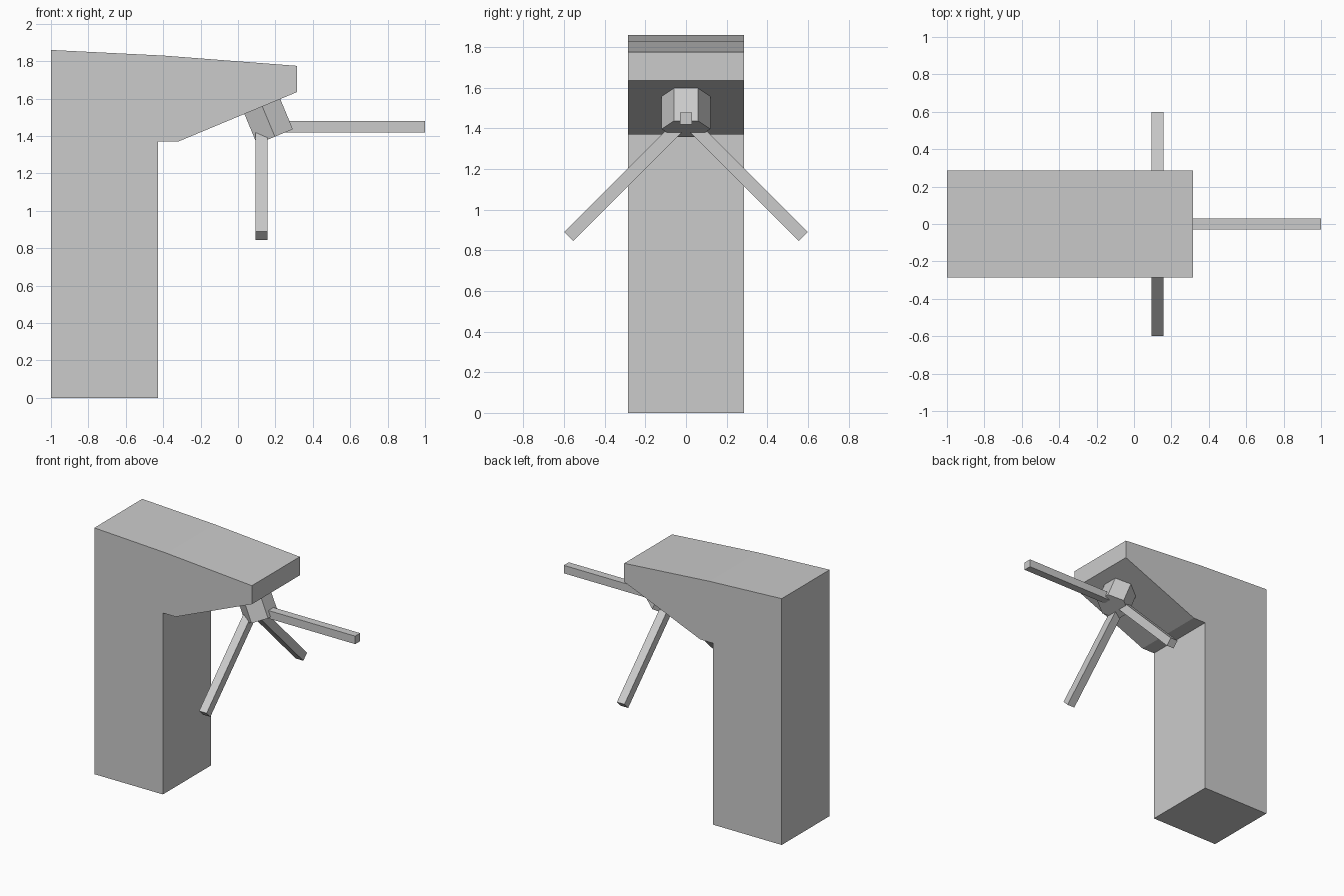
import bpy, bmesh, math
from mathutils import Vector, Matrix

if "Cube" in bpy.data.objects:
    bpy.data.objects.remove(bpy.data.objects["Cube"])


def finish(name, bm):
    bmesh.ops.recalc_face_normals(bm, faces=bm.faces)
    mesh = bpy.data.meshes.new(name)
    bm.to_mesh(mesh)
    bm.free()
    obj = bpy.data.objects.new(name, mesh)
    bpy.context.collection.objects.link(obj)
    return obj


def bar(name, start, end, width):
    """Square bar between two points."""
    start, end = Vector(start), Vector(end)
    d = end - start
    side = Vector((1, 0, 0)) if abs(d.x) < 1e-6 else Vector((0, 1, 0))
    up = d.normalized().cross(side)
    rot = Matrix((side, up, side.cross(up))).transposed().to_4x4()
    bm = bmesh.new()
    bmesh.ops.create_cube(bm, size=1, matrix=Matrix.Translation((start + end) / 2)
                          @ rot @ Matrix.Diagonal((width, width, d.length, 1)))
    return finish(name, bm)


# Cabinet: column with overhanging head, extruded side profile
profile = [(-1, 0), (-0.427, 0), (-0.427, 1.37), (-0.32, 1.37),
           (0.316, 1.635), (0.316, 1.775), (-0.4, 1.83), (-1, 1.86)]
half_depth = 0.286
bm = bmesh.new()
face = bm.faces.new([bm.verts.new((x, -half_depth, z)) for x, z in profile])
ext = bmesh.ops.extrude_face_region(bm, geom=[face])
bmesh.ops.translate(bm, vec=(0, 2 * half_depth, 0),
                    verts=[v for v in ext["geom"] if isinstance(v, bmesh.types.BMVert)])
finish("cabinet", bm)

# Hexagonal hub standing square on the sloped underside
slope = math.atan2(0.265, 0.636)
axis = Vector((math.sin(slope), 0, -math.cos(slope)))
base = Vector((0.13, 0, 1.558))
bm = bmesh.new()
bmesh.ops.create_cone(bm, cap_ends=True, segments=6, radius1=0.12, radius2=0.12, depth=0.195,
                      matrix=Matrix.Translation(base + axis * 0.0775)
                      @ Matrix.Rotation(-slope, 4, "Y"))
# a corner of the hexagon must point along y
if not any(abs(v.co.y) > 0.119 for v in bm.verts):
    centre = base + axis * 0.0775
    bmesh.ops.rotate(bm, verts=bm.verts, cent=centre,
                     matrix=Matrix.Rotation(math.radians(30), 3, axis))
finish("hub", bm)

# Three barrier arms
bar("barrier_arm", (0.2, 0, 1.449), (1, 0, 1.449), 0.06)
for label, s in (("front", -1), ("back", 1)):
    bar(label + "_lower_arm", (0.126, 0, 1.444), (0.126, s * 0.577, 0.867), 0.063)
